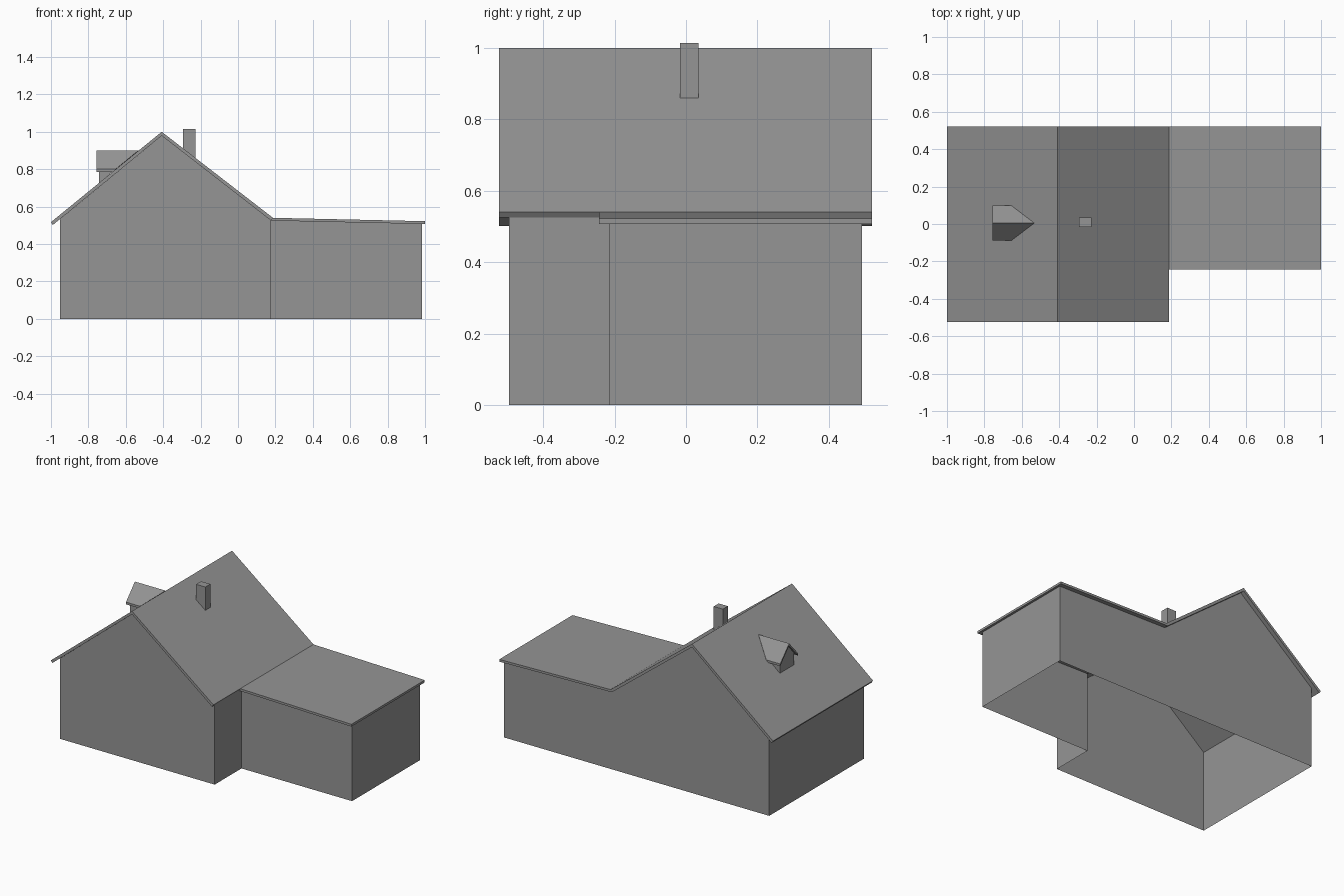
import bpy

cube = bpy.data.objects.get("Cube")
if cube:
    bpy.data.objects.remove(cube)

# One plain grey for the whole house
grey = bpy.data.materials.new("plain_grey")
grey.use_nodes = True
COLOUR = (0.3, 0.3, 0.3, 1)
grey.diffuse_color = COLOUR
bsdf = grey.node_tree.nodes["Principled BSDF"]
bsdf.inputs["Base Color"].default_value = COLOUR
bsdf.inputs["Roughness"].default_value = 0.8


def build(name, verts, faces):
    mesh = bpy.data.meshes.new(name)
    mesh.from_pydata(verts, [], faces)
    mesh.materials.append(grey)
    obj = bpy.data.objects.new(name, mesh)
    bpy.context.collection.objects.link(obj)
    return obj


def prism(name, front, back):
    """Closed solid between two matching outlines, counter-clockwise from the front."""
    n = len(front)
    sides = [(i, i + n, (i + 1) % n + n, (i + 1) % n) for i in range(n)]
    caps = [tuple(range(n)), tuple(reversed(range(n, 2 * n)))]
    return build(name, front + back, caps + sides)


def along_y(name, profile, y0, y1):
    return prism(name, [(x, y0, z) for x, z in profile], [(x, y1, z) for x, z in profile])


def upright(name, profile, y):
    """Single wall sheet facing the front or back."""
    return build(name, [(x, y, z) for x, z in profile], [tuple(range(len(profile)))])


def side_wall(name, x, y0, y1, height):
    pts = [(x, y0, 0), (x, y1, 0), (x, y1, height), (x, y0, height)]
    return build(name, pts, [(0, 1, 2, 3)])


# Main dimensions
LEFT, JOIN, END = -0.953, 0.177, 0.985
FRONT, STEP, BACK = -0.496, -0.216, 0.493
ROOF_Y0, ROOF_Y1 = -0.524, 0.521
PEAK = (-0.408, 0.979)
LOW, MID, TIP = 0.532, 0.525, 0.508

# Walls: one open shell, no floor
upright("front_gable_wall", [(LEFT, 0), (JOIN, 0), (JOIN, MID), PEAK, (LEFT, LOW)], FRONT)
upright("wing_front_wall", [(JOIN, 0), (END, 0), (END, TIP), (JOIN, MID)], STEP)
upright("back_wall", [(LEFT, 0), (LEFT, LOW), PEAK, (JOIN, MID), (END, TIP), (END, 0)], BACK)
side_wall("main_step_wall", JOIN, FRONT, STEP, MID)
side_wall("wing_end_wall", END, STEP, BACK, TIP)
side_wall("main_end_wall", LEFT, BACK, FRONT, LOW)

# Roofs
along_y("main_roof", [(-1, 0.517), (-0.99, 0.502), PEAK, (JOIN, MID),
                      (0.187, 0.54), (-0.408, 1)], ROOF_Y0, ROOF_Y1)
along_y("wing_roof", [(JOIN, MID), (1, 0.507), (1, 0.522), (0.187, 0.54)], -0.244, ROOF_Y1)

# Chimney, its foot following the slope
along_y("chimney", [(-0.294, 0.905), (-0.227, 0.853), (-0.227, 1.014), (-0.294, 1.014)],
        -0.017, 0.035)

# Dormer walls
MIDDLE, HALF, FACE = 0.005, 0.075, -0.742
ya, yb = MIDDLE - HALF, MIDDLE + HALF
build("dormer_walls",
      [(FACE, ya, 0.727), (FACE, yb, 0.727), (FACE, yb, 0.804), (FACE, MIDDLE, 0.886),
       (FACE, ya, 0.804), (-0.65, ya, 0.804), (-0.65, yb, 0.804)],
      [(4, 3, 2, 1, 0), (0, 5, 4), (1, 2, 6)])

# Dormer roof: two thin slopes running back into the main roof
EAVE, DROP = 0.093, 0.015


def dormer_outline(x_eave, x_ridge):
    outline = [(-EAVE, 0.8), (0, 0.9), (EAVE, 0.8)]
    top = [(x_ridge if y == 0 else x_eave, MIDDLE + y, z) for y, z in outline]
    return top + [(x, y, z - DROP) for x, y, z in reversed(top)]


prism("dormer_roof", dormer_outline(-0.757, -0.757), dormer_outline(-0.655, -0.533))
